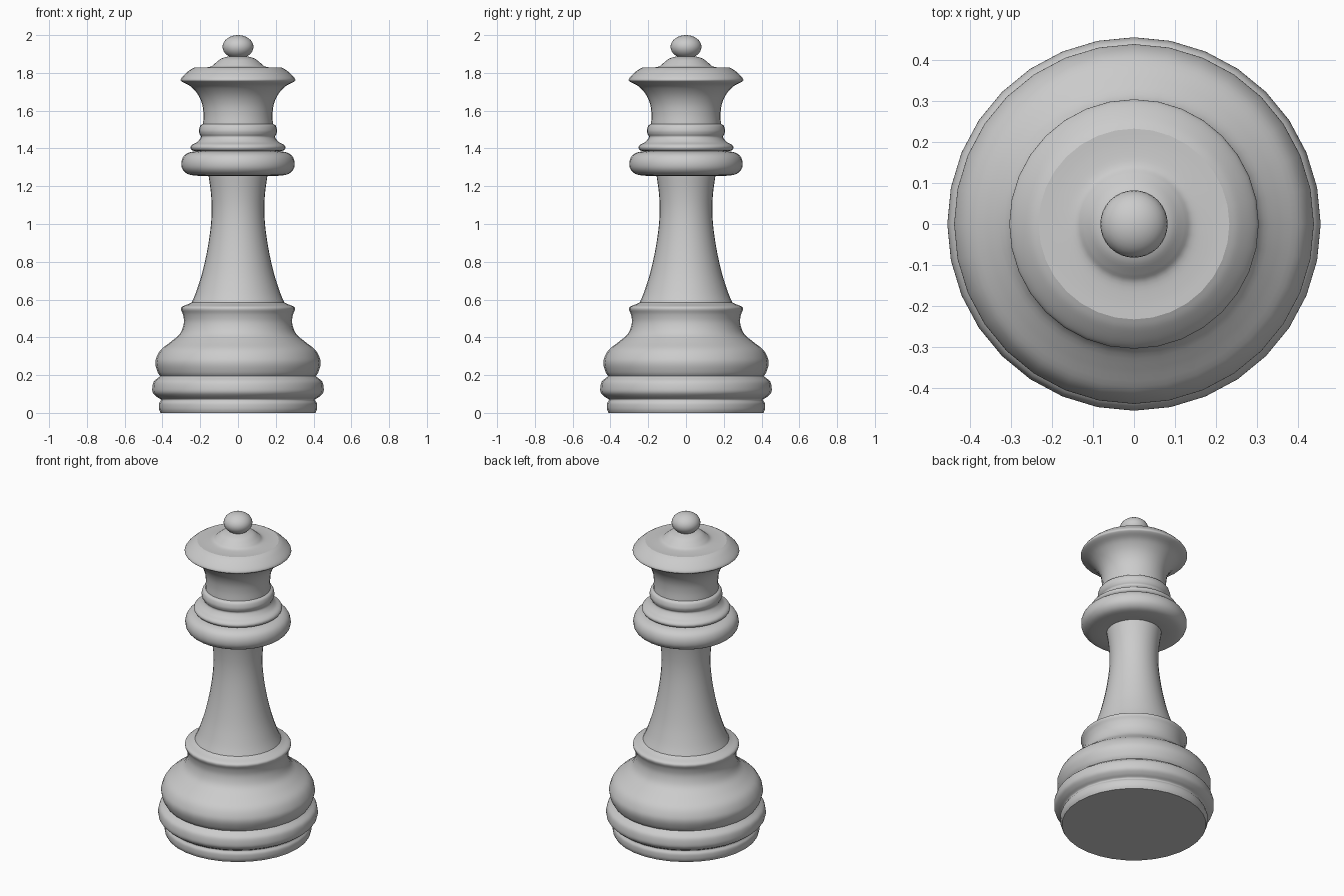
import bpy, bmesh, math

if "Cube" in bpy.data.objects:
    bpy.data.objects.remove(bpy.data.objects["Cube"])

SEGMENTS = 32


def smooth_profile(pts, steps=4):
    """Catmull-Rom curve through (radius, height) points."""
    out = []
    for i in range(len(pts) - 1):
        p0, p1 = pts[max(i - 1, 0)], pts[i]
        p2, p3 = pts[i + 1], pts[min(i + 2, len(pts) - 1)]
        for s in range(steps):
            t = s / steps
            r, z = (0.5 * (2 * b + (c - a) * t + (2 * a - 5 * b + 4 * c - d) * t ** 2
                           + (3 * b - a - 3 * c + d) * t ** 3)
                    for a, b, c, d in zip(p0, p1, p2, p3))
            out.append((max(r, 0), z))
    return out + [pts[-1]]


def lathe(name, pts, cap_bottom=False, cap_top=False):
    """Revolve a profile, listed bottom to top, around the z axis."""
    bm = bmesh.new()
    rings = []
    for r, z in smooth_profile(pts):
        rings.append([bm.verts.new((r * math.cos(a), r * math.sin(a), z))
                      for a in (2 * math.pi * k / SEGMENTS for k in range(SEGMENTS))])
    for low, high in zip(rings, rings[1:]):
        for k in range(SEGMENTS):
            n = (k + 1) % SEGMENTS
            bm.faces.new((low[k], low[n], high[n], high[k]))
    if cap_bottom:
        bm.faces.new(rings[0][::-1])
    if cap_top:
        bm.faces.new(rings[-1])
    mesh = bpy.data.meshes.new(name)
    bm.to_mesh(mesh)
    bm.free()
    obj = bpy.data.objects.new(name, mesh)
    bpy.context.collection.objects.link(obj)
    return obj


parts = [
    # foot and rounded lower ring
    lathe("foot_ring", [(0.41, 0), (0.418, 0.02), (0.418, 0.05), (0.408, 0.07),
                        (0.43, 0.085), (0.45, 0.105), (0.454, 0.13), (0.446, 0.165),
                        (0.42, 0.188), (0.412, 0.195)], cap_bottom=True),
    # bulging base with flared lip
    lathe("base", [(0.412, 0.195), (0.425, 0.215), (0.437, 0.255), (0.433, 0.29),
                   (0.408, 0.335), (0.355, 0.377), (0.307, 0.42), (0.287, 0.475),
                   (0.291, 0.52), (0.302, 0.548), (0.295, 0.563), (0.265, 0.575),
                   (0.245, 0.585)]),
    # tapering shaft
    lathe("shaft", [(0.245, 0.585), (0.222, 0.64), (0.19, 0.74), (0.163, 0.86),
                    (0.145, 0.98), (0.139, 1.08), (0.144, 1.17), (0.156, 1.255)]),
    # thick collar ring
    lathe("collar", [(0.156, 1.255), (0.21, 1.255), (0.265, 1.264), (0.294, 1.29),
                     (0.30, 1.325), (0.288, 1.358), (0.26, 1.378), (0.22, 1.386)]),
    # two thin rings above the collar
    lathe("neck_rings", [(0.22, 1.386), (0.242, 1.39), (0.251, 1.405), (0.242, 1.42),
                         (0.215, 1.435), (0.196, 1.46), (0.203, 1.476), (0.207, 1.495),
                         (0.2, 1.52), (0.185, 1.53)]),
    # flared crown
    lathe("crown", [(0.185, 1.53), (0.183, 1.58), (0.19, 1.635), (0.212, 1.685),
                    (0.25, 1.728), (0.294, 1.752), (0.303, 1.765), (0.287, 1.787),
                    (0.255, 1.815), (0.232, 1.828)]),
    # domed lid
    lathe("crown_lid", [(0.232, 1.828), (0.19, 1.828), (0.145, 1.833), (0.122, 1.85),
                        (0.09, 1.875), (0.05, 1.888)], cap_top=True),
]

# finial ball
bpy.ops.mesh.primitive_uv_sphere_add(segments=SEGMENTS, ring_count=16, radius=1,
                                     location=(0, 0, 1.938))
ball = bpy.context.object
ball.name = "finial_ball"
ball.scale = (0.082, 0.082, 0.062)
bpy.ops.object.transform_apply(location=False, rotation=False, scale=True)
parts.append(ball)

# smooth shading with crisp creases
bpy.ops.object.select_all(action='DESELECT')
for p in parts:
    p.select_set(True)
bpy.context.view_layer.objects.active = ball
bpy.ops.object.shade_smooth_by_angle(angle=math.radians(50))
